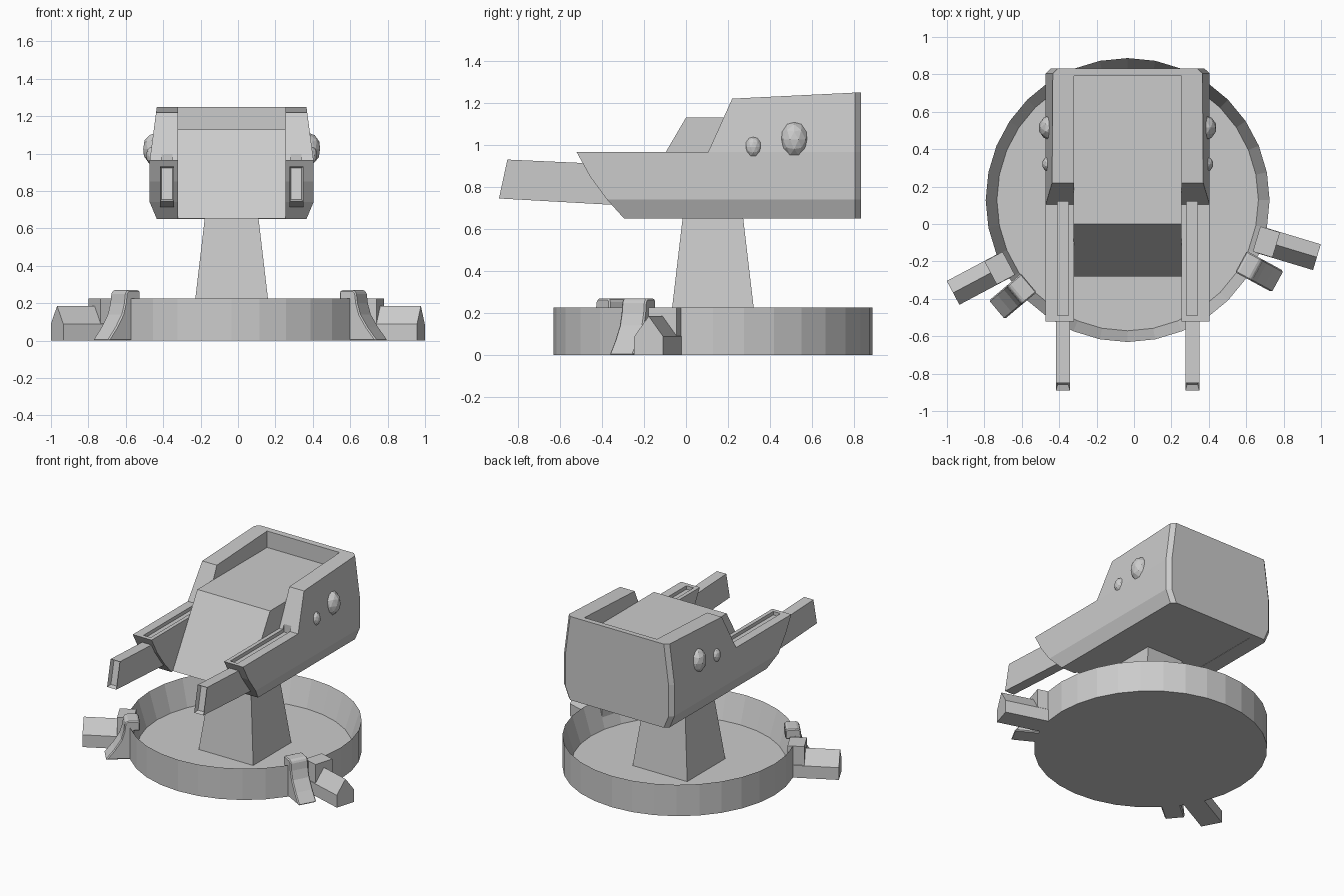
import bpy, bmesh
from math import radians, pi
from mathutils import Matrix, Vector

if "Cube" in bpy.data.objects:
    bpy.data.objects.remove(bpy.data.objects["Cube"])

CX, CY = -0.034, 0.128          # turret axis


def finish(bm, name):
    bmesh.ops.recalc_face_normals(bm, faces=bm.faces[:])
    me = bpy.data.meshes.new(name)
    bm.to_mesh(me)
    bm.free()
    ob = bpy.data.objects.new(name, me)
    bpy.context.collection.objects.link(ob)
    return ob


def prism(pts, lo, hi, to_vec):
    """Extrude a 2D profile between lo and hi; to_vec(w, a, b) gives the position."""
    bm = bmesh.new()
    A = [bm.verts.new(to_vec(lo, *p)) for p in pts]
    B = [bm.verts.new(to_vec(hi, *p)) for p in pts]
    bm.faces.new(A)
    bm.faces.new(B[::-1])
    n = len(pts)
    for i in range(n):
        j = (i + 1) % n
        bm.faces.new((A[j], A[i], B[i], B[j]))
    bmesh.ops.recalc_face_normals(bm, faces=bm.faces[:])
    return bm


def along_x(x, y, z):            # profile in y,z
    return Vector((CX + x, y, z))


def radial_w(w, r, z):           # profile in radius,z
    return Vector((r, w, z))


def radial_r(r, w, z):           # profile in width,z
    return Vector((r, w, z))


def place(bm, deg):
    m = Matrix.Translation((CX, CY, 0)) @ Matrix.Rotation(radians(deg), 4, 'Z')
    bmesh.ops.transform(bm, matrix=m, verts=bm.verts[:])
    return bm


def recess(bm, face, border, offset):
    """Inset a face and push it in."""
    bmesh.ops.inset_region(bm, faces=[face], thickness=border)
    bmesh.ops.translate(bm, verts=face.verts[:], vec=offset)


# Dish-shaped base
bm = bmesh.new()
bmesh.ops.create_cone(bm, cap_ends=True, segments=32, radius1=0.759, radius2=0.759, depth=0.225,
                      matrix=Matrix.Translation((CX, CY, 0.1125)))
top = max(bm.faces, key=lambda f: f.calc_center_median().z)
recess(bm, top, 0.06, (0, 0, -0.19))
finish(bm, "base_dish")

# Tapered square pedestal
bm = bmesh.new()
bmesh.ops.create_cone(bm, cap_ends=True, segments=4, radius1=0.217 * 2 ** .5,
                      radius2=0.143 * 2 ** .5, depth=0.63,
                      matrix=Matrix.Translation((CX, CY, 0.345)) @ Matrix.Rotation(pi / 4, 4, 'Z'))
finish(bm, "pedestal")

# Gabled feet with their connectors, and clamps hooked over the rim
HOUSE = [(-.072, 0), (.072, 0), (.072, .088), (0, .185), (-.072, .088)]
SLAB = [(-.07, 0), (.07, 0), (.07, .225), (-.07, .225)]
CLAMP = [(.69, .2), (.69, .26), (.70, .27), (.775, .27), (.79, .255), (.797, .2),
         (.815, .14), (.86, .07), (.917, 0), (.74, 0), (.74, .2)]
for side, foot_deg, clamp_deg in (("left", 208, 220), ("right", -16.8, -28.5)):
    finish(place(prism(HOUSE, .74, 1.057, radial_r), foot_deg), side + "_foot")
    finish(place(prism(SLAB, .72, .83, radial_r), foot_deg), side + "_foot_connector")
    bm = place(prism(CLAMP, -.065, .065, radial_w), clamp_deg)
    finish(bm, side + "_rim_clamp").modifiers.new("soft", 'BEVEL').width = 0.008

# Central body with sloped front, and rear wall
finish(prism([(-.28, .652), (0, 1.13), (.8, 1.13), (.8, .652)], -.289, .289, along_x),
       "turret_core")
finish(prism([(.79, .65), (.79, 1.248), (.832, 1.25), (.832, .65)], -.2885, .2885, along_x),
       "rear_wall")

# Side arms: profile prism whose outer skin is tucked in at top, bottom and rear corner
ARM = [(-.52, .965), (.105, .965), (.22, 1.22), (.832, 1.25), (.832, .65),
       (-.295, .65), (-.376, .74), (-.457, .85)]
BARREL = [(-.85, .93), (-.89, .745), (-.3, .712), (-.3, .905)]


def outer_width(y, z):
    w = .438
    if z < .74:
        w -= .038 * (.74 - z) / .09
    elif z > .965:
        w -= .038 * (z - .965) / .285
    return w - (.028 if y > .825 else 0)


for s, side in ((-1, "left"), (1, "right")):
    bm = prism(ARM, .288 * s, .438 * s, along_x)
    for co, no in (((0, 0, .74), (0, 0, 1)), ((0, 0, .965), (0, 0, 1)), ((0, .805, 0), (0, 1, 0))):
        bmesh.ops.bisect_plane(bm, geom=bm.verts[:] + bm.edges[:] + bm.faces[:],
                               dist=1e-5, plane_co=co, plane_no=no)
    for v in bm.verts:
        if abs(v.co.x - CX) > .4:
            v.co.x = CX + s * outer_width(v.co.y, v.co.z)
    arm = finish(bm, side + "_arm")

    # Groove along the arm top
    groove = [(-.49, .94), (-.49, 1.05), (.12, 1.05), (.12, .94)]
    cutter = finish(prism(groove, .316 * s, .374 * s, along_x), side + "_groove_cutter")
    cutter.hide_render = True
    cutter.hide_set(True)
    mod = arm.modifiers.new("groove", 'BOOLEAN')
    mod.operation, mod.object, mod.solver = 'DIFFERENCE', cutter, 'EXACT'

    # Barrel with recessed muzzle
    bm = prism(BARREL, .309 * s, .383 * s, along_x)
    muzzle = min(bm.faces, key=lambda f: f.calc_center_median().y)
    recess(bm, muzzle, .012, (0, .03, 0))
    finish(bm, side + "_barrel")

    # Faceted side domes
    for name, x, y, z, size in (("large_dome", .41, .515, 1.025, (.066, .067, .086)),
                                ("small_dome", .422, .32, .99, (.036, .04, .05))):
        bm = bmesh.new()
        bmesh.ops.create_icosphere(bm, subdivisions=2, radius=1,
                                   matrix=Matrix.Translation((CX + s * x, y, z)) @
                                   Matrix.Diagonal((*size, 1)))
        finish(bm, side + "_" + name)
